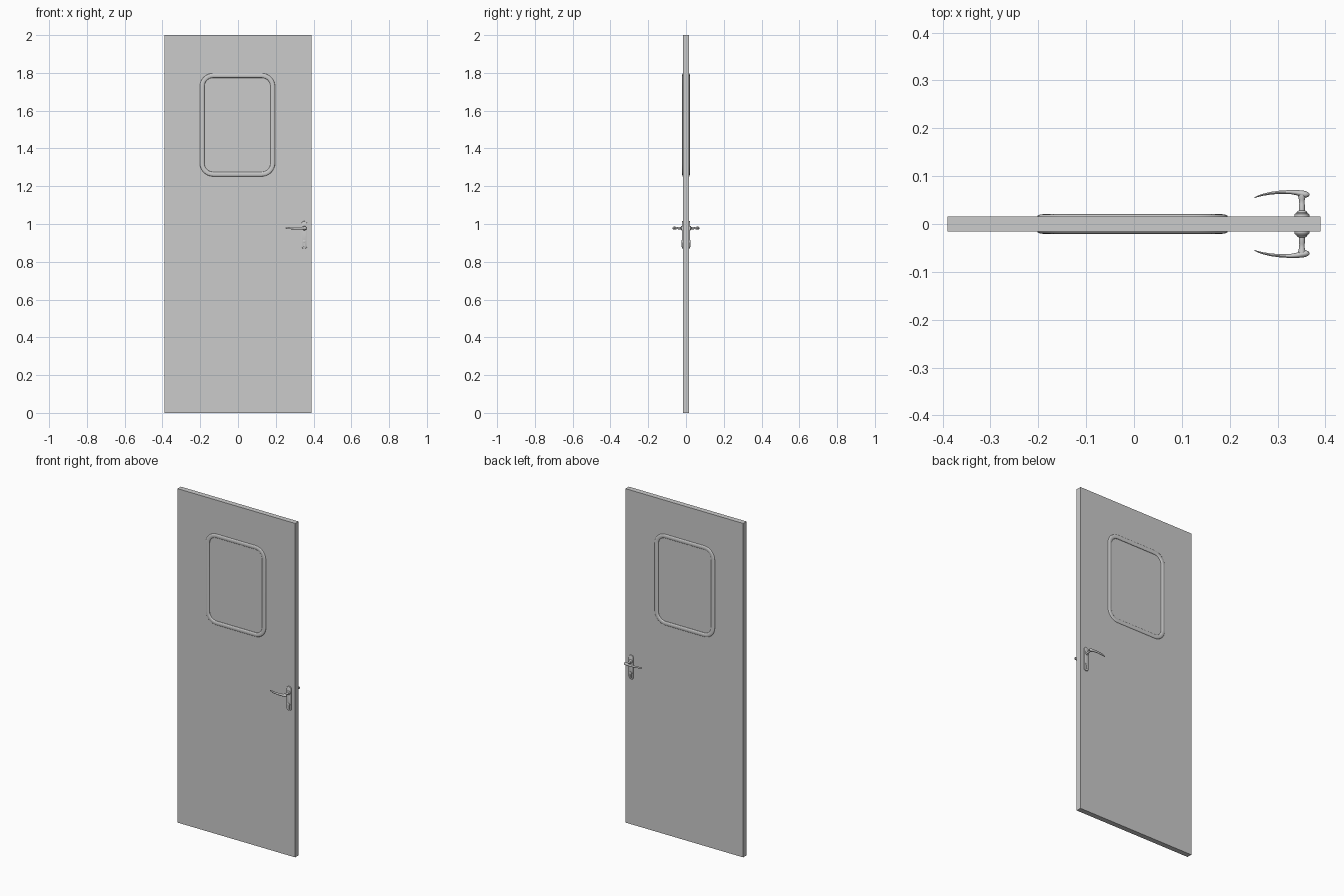
import bpy, bmesh, math
from math import cos, sin, pi

if "Cube" in bpy.data.objects:
    bpy.data.objects.remove(bpy.data.objects["Cube"])


def finish(name, bm, smooth=True, mirror=False):
    bmesh.ops.recalc_face_normals(bm, faces=bm.faces)
    me = bpy.data.meshes.new(name)
    bm.to_mesh(me)
    bm.free()
    ob = bpy.data.objects.new(name, me)
    bpy.context.collection.objects.link(ob)
    bpy.ops.object.select_all(action='DESELECT')
    ob.select_set(True)
    bpy.context.view_layer.objects.active = ob
    if smooth:
        bpy.ops.object.shade_smooth_by_angle(angle=math.radians(35))
    if mirror:
        m = ob.modifiers.new("both_sides", 'MIRROR')
        m.use_axis = (False, True, False)
        m.use_clip = False
    return ob


def loft(name, rings, caps=True, **kw):
    """Skin a list of closed rings of points."""
    bm = bmesh.new()
    vs = [[bm.verts.new(p) for p in r] for r in rings]
    n = len(vs[0])
    for a, b in zip(vs, vs[1:]):
        for i in range(n):
            j = (i + 1) % n
            bm.faces.new((a[i], a[j], b[j], b[i]))
    if caps:
        bm.faces.new(vs[0])
        bm.faces.new(vs[-1])
    return finish(name, bm, **kw)


def round_rect(cx, cz, hw, hh, r, y, seg=8):
    pts = []
    for k, (sx, sz) in enumerate(((1, 1), (-1, 1), (-1, -1), (1, -1))):
        for i in range(seg + 1):
            a = (k + i / seg) * pi / 2
            pts.append((cx + sx * (hw - r) + r * cos(a), y,
                        cz + sz * (hh - r) + r * sin(a)))
    return pts


def inset_rings(cx, cz, hw, hh, r, profile):
    return [round_rect(cx, cz, hw - d, hh - d, r - d, y) for d, y in profile]


def turned(name, cx, cz, profile):
    return loft(name, [[(cx + r * cos(2 * pi * i / 24), y, cz + r * sin(2 * pi * i / 24))
                        for i in range(24)] for r, y in profile], mirror=True)


T = 0.0157                                # half door thickness
WIN = (-0.003, 1.525, 0.199, 0.273, 0.07)  # window centre, half size, corner radius

# door leaf with a window opening
bm = bmesh.new()
bmesh.ops.create_cube(bm, size=1)
for v in bm.verts:
    v.co = (v.co.x * 0.78, v.co.y * 2 * T, v.co.z * 2 + 1)
leaf = finish("door_leaf", bm, smooth=False)
cutter = loft("window_cutter", inset_rings(*WIN, [(0.012, -0.1), (0.012, 0.1)]))
cutter.hide_render = True
cutter.hide_set(True)
cut = leaf.modifiers.new("window_opening", 'BOOLEAN')
cut.object = cutter
bpy.context.view_layer.objects.active = leaf
bpy.ops.object.modifier_apply(modifier=cut.name)
bpy.data.objects.remove(cutter, do_unlink=True)

# window pane and rounded gasket on both faces
loft("window_pane", inset_rings(*WIN, [(0.012, -0.014), (0.012, 0.014)]))
w = 0.012
arc = [(w - w * cos(pi * i / 8), -T - 0.0048 * sin(pi * i / 8)) for i in range(9)]
loft("window_gasket", inset_rings(*WIN, [(0, -0.013)] + arc + [(2 * w, -0.013)]),
     caps=False, mirror=True)

# handle plate with softened edge
HX, HZ = 0.351, 0.978
loft("handle_plate", inset_rings(HX, 0.942, 0.0155, 0.073, 0.0154,
     [(0, -0.0145), (0, -0.0195), (0.0008, -0.0212), (0.0025, -0.022)]), mirror=True)

# lock cylinder: round plug above a narrow tail
turned("lock_plug", HX, 0.908, [(0.0085, -0.02), (0.0085, -0.0245), (0.0075, -0.025)])
loft("lock_tail", inset_rings(HX, 0.894, 0.005, 0.016, 0.0049,
     [(0, -0.02), (0, -0.0242), (0.0007, -0.0248)]), mirror=True)

# handle collar and neck
turned("handle_collar", HX, HZ, [(0.0115, -0.02), (0.0115, -0.024), (0.009, -0.027),
                                 (0.007, -0.028)])
turned("handle_neck", HX, HZ, [(0.0062, -0.026), (0.0062, -0.040), (0.0055, -0.042),
                               (0.0058, -0.050), (0.0078, -0.057), (0.0075, -0.063)])

# curved lever: x, distance from door centre, half depth, half height
lever = [(0.252, 0.0550, 0.0008, 0.002), (0.257, 0.0573, 0.0015, 0.0038),
         (0.268, 0.0608, 0.0021, 0.005), (0.285, 0.0643, 0.0028, 0.006),
         (0.305, 0.0664, 0.0033, 0.0065), (0.325, 0.0669, 0.0040, 0.007),
         (0.340, 0.0655, 0.0054, 0.0075), (0.350, 0.0633, 0.0070, 0.008),
         (0.358, 0.0620, 0.0070, 0.008), (0.364, 0.0615, 0.0050, 0.006),
         (0.3665, 0.0615, 0.0020, 0.0025)]
loft("handle_lever", [[(x, -y + ry * cos(2 * pi * i / 16), HZ + rz * sin(2 * pi * i / 16))
                       for i in range(16)] for x, y, ry, rz in lever], mirror=True)
